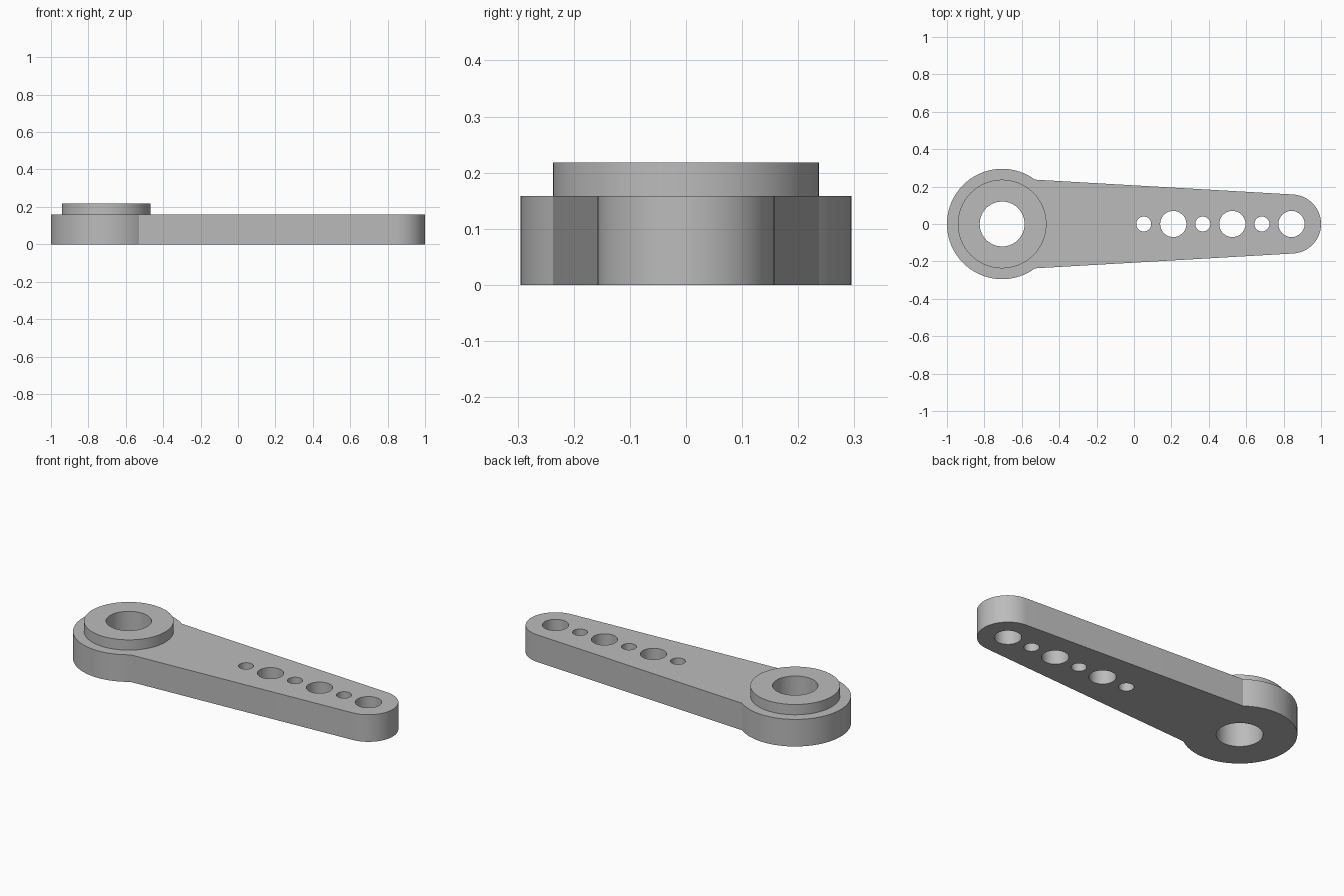
import bpy, bmesh, math

if "Cube" in bpy.data.objects:
    bpy.data.objects.remove(bpy.data.objects["Cube"])

HUB_X, HUB_R, BORE_R = -0.705, 0.295, 0.12
TIP_X, TIP_R = 0.842, 0.158
PLATE_H, TOP_H = 0.158, 0.218

grey = bpy.data.materials.new("plain grey")
grey.diffuse_color = (0.5, 0.5, 0.5, 1)
grey.use_nodes = True
grey.node_tree.nodes["Principled BSDF"].inputs["Base Color"].default_value = grey.diffuse_color


def arc(cx, r, a0, a1, n):
    return [(cx + r * math.cos(a0 + (a1 - a0) * i / n),
             r * math.sin(a0 + (a1 - a0) * i / n)) for i in range(n + 1)]


def circle(cx, r, n=64):
    return arc(cx, r, 0, math.tau, n)[:-1]


def extrude_loops(name, loops, z0, z1):
    """Fill an outline with holes and extrude it from z0 to z1."""
    curve = bpy.data.curves.new(name, 'CURVE')
    curve.dimensions = '2D'
    curve.fill_mode = 'BOTH'
    curve.extrude = (z1 - z0) / 2
    for loop in loops:
        spline = curve.splines.new('POLY')
        spline.points.add(len(loop) - 1)
        for point, (x, y) in zip(spline.points, loop):
            point.co = (x, y, 0, 1)
        spline.use_cyclic_u = True
    temp = bpy.data.objects.new(name + "_curve", curve)
    bpy.context.collection.objects.link(temp)
    bpy.context.view_layer.update()
    mesh = bpy.data.meshes.new_from_object(
        temp.evaluated_get(bpy.context.evaluated_depsgraph_get()))
    bpy.data.objects.remove(temp)
    # Weld the caps to the walls
    bm = bmesh.new()
    bm.from_mesh(mesh)
    bmesh.ops.remove_doubles(bm, verts=bm.verts, dist=1e-5)
    bmesh.ops.translate(bm, verts=bm.verts, vec=(0, 0, (z0 + z1) / 2))
    bmesh.ops.recalc_face_normals(bm, faces=bm.faces)
    bm.to_mesh(mesh)
    bm.free()
    mesh.materials.clear()
    mesh.materials.append(grey)
    obj = bpy.data.objects.new(name, mesh)
    bpy.context.collection.objects.link(obj)
    bpy.ops.object.select_all(action='DESELECT')
    obj.select_set(True)
    bpy.context.view_layer.objects.active = obj
    bpy.ops.object.shade_smooth_by_angle(angle=math.radians(25))
    return obj


# Tapered arm: round hub at the left, rounded tip at the right
join = math.asin(0.237 / HUB_R)
tilt = math.radians(3.28)
outline = arc(HUB_X, HUB_R, join, math.tau - join, 72)
outline += arc(TIP_X, TIP_R, -math.pi / 2 + tilt, math.pi / 2 - tilt, 40)

# Alternating small and large holes along the arm, plus the hub bore
holes = [circle(HUB_X, BORE_R)]
for i in range(6):
    holes.append(circle(0.052 + i * 0.158, 0.07 if i % 2 else 0.04, 48))
extrude_loops("lever_arm", [outline] + holes, 0, PLATE_H)

# Raised collar around the bore
extrude_loops("hub_collar", [circle(HUB_X, 0.237, 80), circle(HUB_X, BORE_R)],
              PLATE_H, TOP_H)
